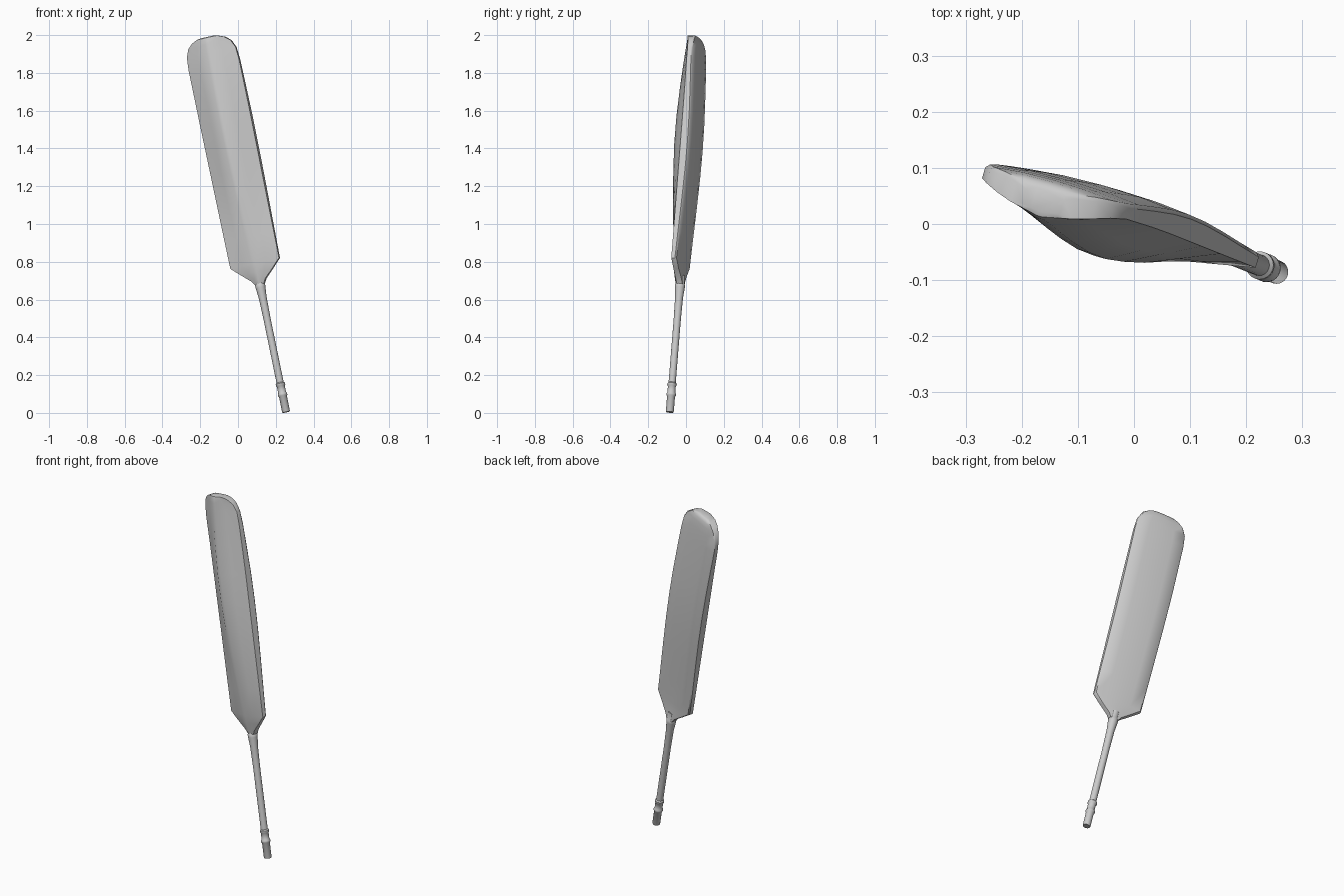
import bpy, bmesh, math
from mathutils import Vector, Matrix

if "Cube" in bpy.data.objects:
    bpy.data.objects.remove(bpy.data.objects["Cube"])

# leaning frame: d runs up the handle, w across the blade, n out of the hitting face
d = Vector((-0.205, 0.081, 1)).normalized()
w = Vector((0.95, -0.27, 0.216))
w = (w - d * w.dot(d)).normalized()
n = d.cross(w)
FRAME = Matrix((w, n, d)).transposed().to_4x4()
FRAME.translation = Vector((0.255, -0.086, 0.004))


def loft(name, rings, angle):
    """Skin a stack of equal-sized rings and cap both ends."""
    bm = bmesh.new()
    loops = [[bm.verts.new(FRAME @ Vector(p)) for p in r] for r in rings]
    for a, b in zip(loops, loops[1:]):
        for i in range(len(a)):
            j = (i + 1) % len(a)
            bm.faces.new((a[i], a[j], b[j], b[i]))
    bm.faces.new(loops[0])
    bm.faces.new(loops[-1])
    bmesh.ops.recalc_face_normals(bm, faces=bm.faces)
    me = bpy.data.meshes.new(name)
    bm.to_mesh(me)
    bm.free()
    ob = bpy.data.objects.new(name, me)
    bpy.context.collection.objects.link(ob)
    bpy.ops.object.select_all(action='DESELECT')
    ob.select_set(True)
    bpy.context.view_layer.objects.active = ob
    bpy.ops.object.shade_smooth_by_angle(angle=math.radians(angle))
    return ob


def circle(r, s, sides=24):
    return [(r * math.cos(2 * math.pi * i / sides),
             r * math.sin(2 * math.pi * i / sides), s) for i in range(sides)]


# handle with two grip rings and a flared collar at the neck
profile = [(0.019, 0), (0.021, 0.004), (0.021, 0.085), (0.025, 0.09), (0.025, 0.1),
           (0.021, 0.105), (0.021, 0.14), (0.025, 0.145), (0.025, 0.155),
           (0.019, 0.161), (0.019, 0.5), (0.021, 0.62), (0.026, 0.675),
           (0.027, 0.69), (0.024, 0.695), (0.022, 0.74)]
loft("handle", [circle(r, s) for r, s in profile], 40)


# blade: flat bowed face behind, spine in front
def section(s, hw, back, edge, spine):
    c = 0.008 * min(1, hw / 0.14)
    half = [(1.0, edge), (1.0, back - 0.007), (0.95, back),
            (0.5, back + c * 0.75)]
    pts = [(u * hw, v, s) for u, v in half]
    pts.append((0, back + c, s))
    pts += [(-u * hw, v, s) for u, v in reversed(half)]
    for t in (-0.5, -0.08, 0.08, 0.5):
        pts.append((t * hw, spine + (edge - spine) * abs(t), s))
    return pts


# height, half width, face, edge front, spine
stations = [(0.692, 0.024, 0.018, -0.012, -0.024),
            (0.715, 0.038, 0.016, -0.015, -0.030),
            (0.760, 0.088, 0.010, -0.018, -0.038),
            (0.806, 0.137, 0.007, -0.020, -0.045),
            (0.95, 0.138, 0.012, -0.020, -0.058),
            (1.13, 0.139, 0.019, -0.020, -0.077),
            (1.30, 0.140, 0.024, -0.020, -0.090),
            (1.45, 0.141, 0.025, -0.020, -0.098),
            (1.60, 0.142, 0.022, -0.020, -0.098),
            (1.75, 0.142, 0.015, -0.021, -0.091),
            (1.88, 0.142, 0.008, -0.023, -0.082),
            (1.95, 0.137, 0.003, -0.024, -0.076),
            (1.992, 0.118, 0.000, -0.031, -0.072),
            (2.015, 0.090, -0.003, -0.042, -0.069),
            (2.028, 0.058, -0.008, -0.052, -0.064),
            (2.032, 0.035, -0.016, -0.050, -0.055)]
loft("blade", [section(*st) for st in stations], 40)
